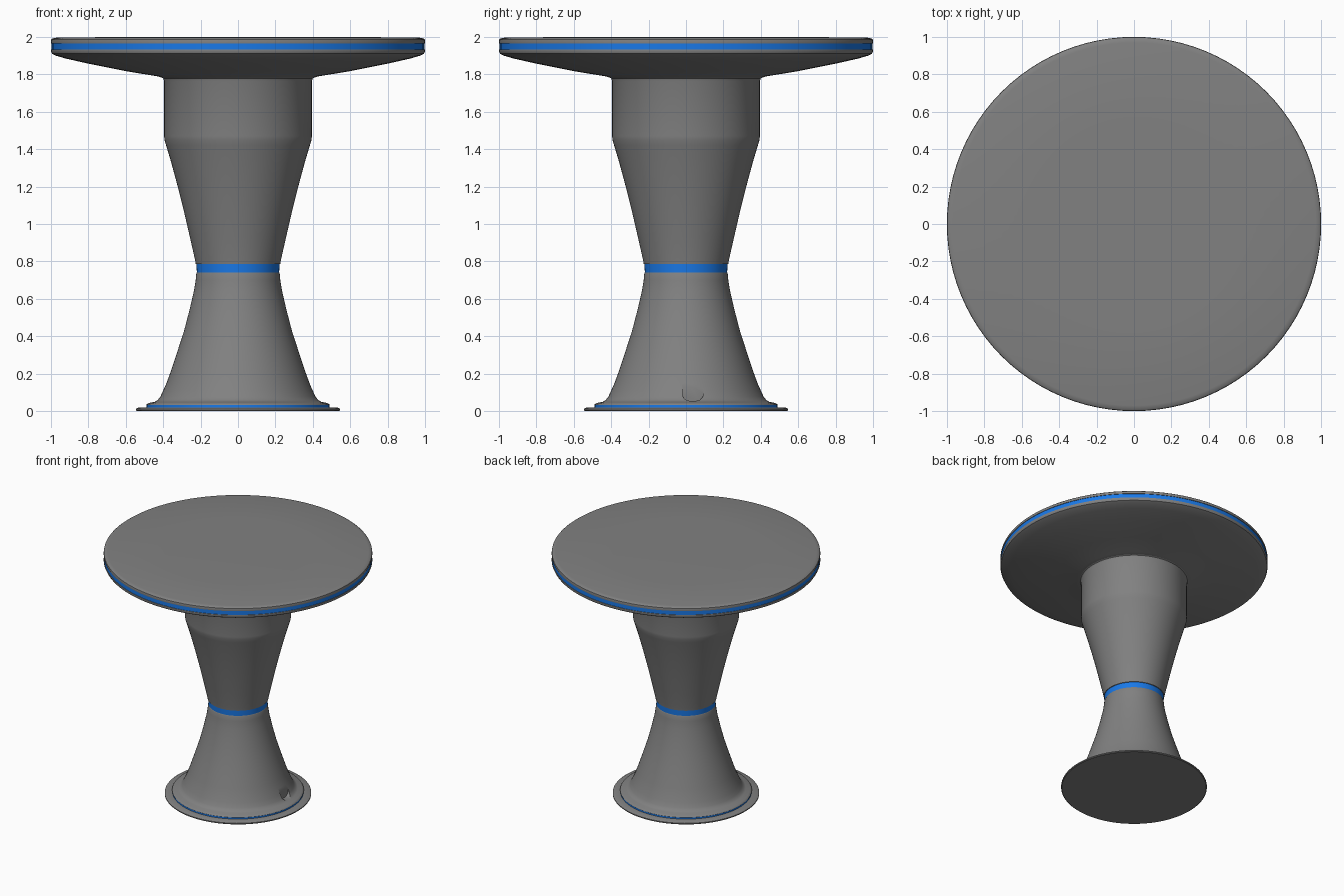
import bpy, bmesh, math

if "Cube" in bpy.data.objects:
    bpy.data.objects.remove(bpy.data.objects["Cube"])

SEG = 96
blue = bpy.data.materials.new("blue_accent")
blue.diffuse_color = (0.01, 0.19, 0.80, 1)
blue.use_nodes = True
blue.node_tree.nodes["Principled BSDF"].inputs["Base Color"].default_value = blue.diffuse_color
grey = bpy.data.materials.new("dark_grey")
grey.diffuse_color = (0.22, 0.22, 0.22, 1)
grey.use_nodes = True
grey.node_tree.nodes["Principled BSDF"].inputs["Base Color"].default_value = grey.diffuse_color


def lathe(name, profile, mat=grey):
    """Closed solid of revolution from (radius, z) points, bottom to top."""
    bm = bmesh.new()
    rings = []
    for r, z in profile:
        rings.append([bm.verts.new((r * math.cos(2 * math.pi * i / SEG),
                                    r * math.sin(2 * math.pi * i / SEG), z))
                      for i in range(SEG)])
    for a, b in zip(rings, rings[1:]):
        for i in range(SEG):
            j = (i + 1) % SEG
            bm.faces.new((a[i], a[j], b[j], b[i]))
    bm.faces.new(rings[0][::-1])
    bm.faces.new(rings[-1])
    me = bpy.data.meshes.new(name)
    bm.to_mesh(me)
    bm.free()
    ob = bpy.data.objects.new(name, me)
    bpy.context.collection.objects.link(ob)
    me.materials.append(mat)
    return ob


parts = []

# Floor plate
parts.append(lathe("floor_plate", [(0.54, 0), (0.545, 0.004), (0.545, 0.012), (0.535, 0.018), (0.48, 0.02)]))
# Blue ring under the foot
parts.append(lathe("foot_ring", [(0.488, 0.018), (0.488, 0.032)], blue))
# Flared foot
foot = lathe("foot", [
    (0.485, 0.03), (0.49, 0.033), (0.487, 0.038), (0.475, 0.044), (0.445, 0.05),
    (0.43, 0.058), (0.415, 0.077), (0.40, 0.11), (0.382, 0.15), (0.362, 0.205),
    (0.33, 0.30), (0.288, 0.43), (0.258, 0.545), (0.236, 0.64), (0.226, 0.70),
    (0.223, 0.735), (0.22, 0.742), (0.21, 0.746)])
parts.append(foot)
# Blue waist ring
parts.append(lathe("waist_ring", [(0.22, 0.742), (0.222, 0.79)], blue))
# Upper column
parts.append(lathe("column", [
    (0.215, 0.783), (0.226, 0.787), (0.23, 0.81), (0.257, 0.93), (0.287, 1.06),
    (0.322, 1.20), (0.36, 1.34), (0.384, 1.42), (0.393, 1.45), (0.395, 1.47),
    (0.395, 1.765), (0.40, 1.778), (0.412, 1.786), (0.43, 1.79)]))
# Dished underside of the table top
parts.append(lathe("top_underside", [
    (0.405, 1.782), (0.43, 1.789), (0.60, 1.817), (0.80, 1.857), (0.92, 1.884),
    (0.975, 1.90), (0.994, 1.91), (1.0, 1.922), (0.999, 1.932), (0.985, 1.937)]))
# Blue band around the rim
parts.append(lathe("rim_band", [(0.996, 1.932), (0.996, 1.967)], blue))
# Table top slab
parts.append(lathe("table_top", [
    (0.985, 1.962), (0.999, 1.965), (1.0, 1.975), (0.998, 1.986), (0.99, 1.992),
    (0.97, 1.996), (0.55, 2.0)]))

# Cable notch cut into the +x side of the foot
bpy.ops.mesh.primitive_cube_add(size=1, location=(0.463, 0.037, 0.13))
cutter = bpy.context.object
cutter.name = "notch_cutter"
cutter.scale = (0.15, 0.114, 0.15)
bpy.ops.object.transform_apply(location=False, rotation=False, scale=True)
cutter.data.materials.append(grey)
bm = bmesh.new()
bm.from_mesh(cutter.data)
low = [e for e in bm.edges if all(v.co.z < 0 for v in e.verts)
       and abs(e.verts[0].co.x - e.verts[1].co.x) > 0.1]
bmesh.ops.bevel(bm, geom=low, offset=0.04, segments=5, profile=0.5, affect='EDGES')
bm.to_mesh(cutter.data)
bm.free()
mod = foot.modifiers.new("notch", 'BOOLEAN')
mod.operation = 'DIFFERENCE'
mod.solver = 'EXACT'
mod.object = cutter
bpy.ops.object.select_all(action='DESELECT')
bpy.context.view_layer.objects.active = foot
foot.select_set(True)
bpy.ops.object.modifier_apply(modifier="notch")
bpy.data.objects.remove(cutter, do_unlink=True)

# Smooth shading with sharp rims
for ob in parts:
    ob.select_set(True)
bpy.ops.object.shade_smooth_by_angle(angle=math.radians(35))
